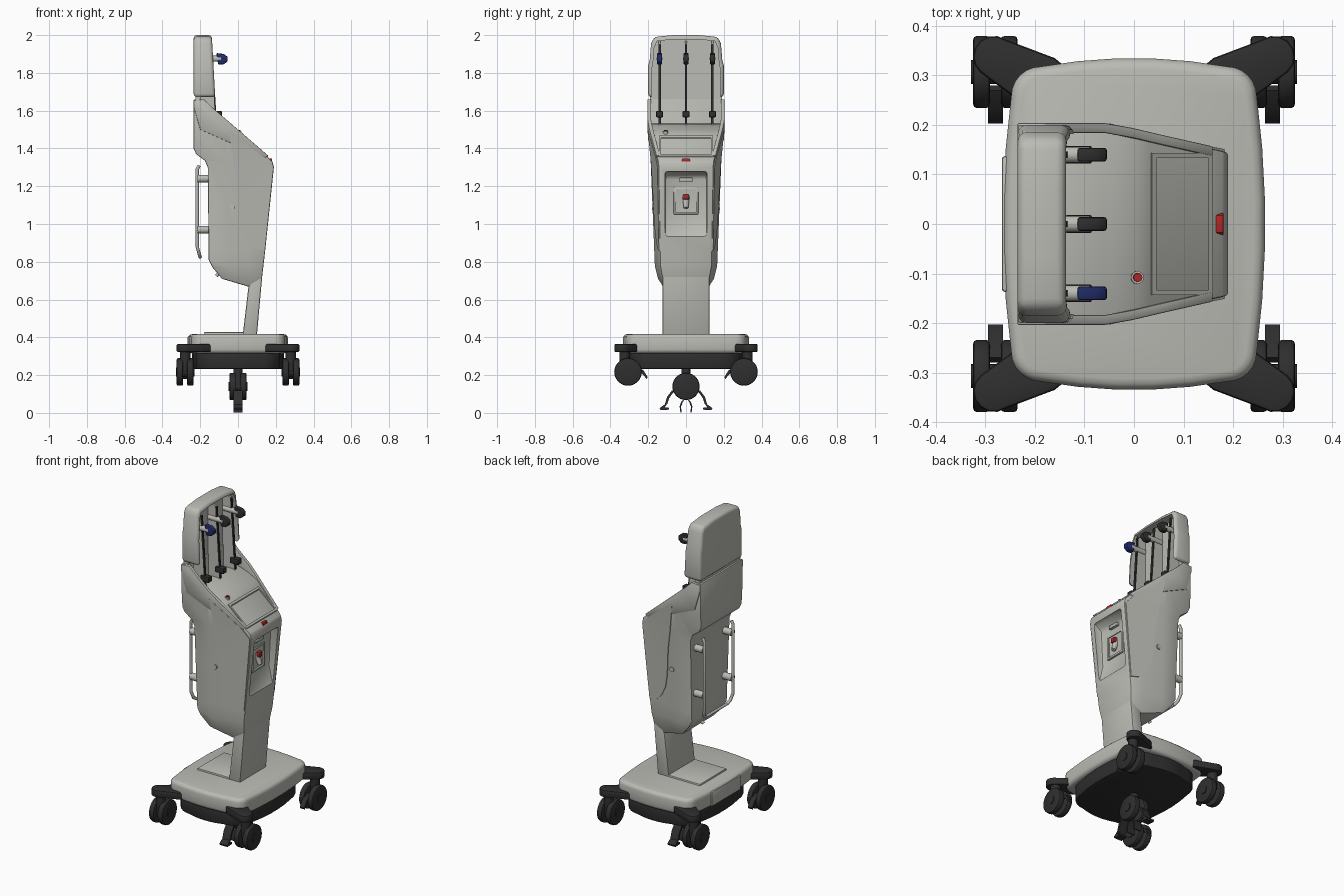
import bpy, bmesh, math
from mathutils import Vector

if "Cube" in bpy.data.objects:
    bpy.data.objects.remove(bpy.data.objects["Cube"])


def material(name, rgb):
    m = bpy.data.materials.new(name)
    m.diffuse_color = (*rgb, 1)
    m.use_nodes = True
    m.node_tree.nodes["Principled BSDF"].inputs["Base Color"].default_value = m.diffuse_color
    return m


SHELL = material("warm light grey", (0.50, 0.50, 0.465))
DARK = material("charcoal", (0.028, 0.028, 0.028))
RED = material("signal red", (0.45, 0.02, 0.02))
BLUE = material("navy blue", (0.015, 0.025, 0.14))


def lerp_table(t, table):
    """Piecewise linear lookup."""
    if t <= table[0][0]:
        return table[0][1]
    for (a, va), (b, vb) in zip(table, table[1:]):
        if t <= b:
            return va + (vb - va) * (t - a) / (b - a)
    return table[-1][1]


def half_width(x, z):
    """Half width of the column body, tapering forward and downward."""
    w = lerp_table(z, [(0.67, 0.138), (0.78, 0.165), (1.33, 0.187), (1.5, 0.2)])
    return w * (1 - 0.22 * max(0, min(1, (x + 0.06) / 0.25)))


def finish(ob):
    """Apply modifiers and shade with sharp edges kept."""
    bpy.ops.object.select_all(action='DESELECT')
    bpy.context.view_layer.objects.active = ob
    ob.select_set(True)
    for m in list(ob.modifiers):
        bpy.ops.object.modifier_apply(modifier=m.name)
    bpy.ops.object.shade_smooth_by_angle(angle=math.radians(35))


def prism(name, pts, axis, lo, hi, mat=SHELL, bevel=0.0, segs=2, warp=None, cuts=(), cutter=None):
    """Extrude a 2D outline along an axis, optionally cut into bands and warped."""
    place = {'x': lambda a, b, d: (d, a, b), 'y': lambda a, b, d: (a, d, b),
             'z': lambda a, b, d: (a, b, d)}[axis]
    bm = bmesh.new()
    rings = [[bm.verts.new(place(a, b, d)) for a, b in pts] for d in (lo, hi)]
    bm.faces.new(rings[0])
    bm.faces.new(rings[1][::-1])
    n = len(pts)
    for i in range(n):
        j = (i + 1) % n
        bm.faces.new((rings[0][i], rings[1][i], rings[1][j], rings[0][j]))
    for co, no in cuts:
        bmesh.ops.bisect_plane(bm, geom=bm.verts[:] + bm.edges[:] + bm.faces[:],
                               plane_co=co, plane_no=no, dist=1e-5)
    if warp:
        for v in bm.verts:
            v.co = warp(v.co)
    bmesh.ops.recalc_face_normals(bm, faces=bm.faces[:])
    me = bpy.data.meshes.new(name)
    bm.to_mesh(me)
    bm.free()
    ob = bpy.data.objects.new(name, me)
    bpy.context.collection.objects.link(ob)
    me.materials.append(mat)
    if bevel:
        b = ob.modifiers.new("bevel", 'BEVEL')
        b.width, b.segments, b.angle_limit = bevel, segs, math.radians(32)
    if cutter:
        c = ob.modifiers.new("cut", 'BOOLEAN')
        c.operation, c.object = 'DIFFERENCE', cutter
        cutter.hide_render = True
    finish(ob)
    if cutter:
        bpy.data.objects.remove(cutter)
    return ob


def box(name, x, y, z, mat=SHELL, bevel=0.0):
    return prism(name, [(x[0], z[0]), (x[1], z[0]), (x[1], z[1]), (x[0], z[1])], 'y', y[0], y[1], mat, bevel)


def rod(name, p, q, r1, r2=None, mat=SHELL, sides=20):
    p, q = Vector(p), Vector(q)
    d = q - p
    bpy.ops.mesh.primitive_cone_add(vertices=sides, radius1=r1, radius2=r1 if r2 is None else r2, depth=d.length,
                                    location=(p + q) / 2, rotation=d.to_track_quat('Z', 'Y').to_euler())
    ob = bpy.context.object
    ob.name = name
    ob.data.materials.append(mat)
    finish(ob)
    return ob


def pipe(name, pts, r, mat=SHELL):
    cu = bpy.data.curves.new(name, 'CURVE')
    cu.dimensions, cu.bevel_depth, cu.bevel_resolution, cu.use_fill_caps = '3D', r, 3, True
    s = cu.splines.new('POLY')
    s.points.add(len(pts) - 1)
    for sp, p in zip(s.points, pts):
        sp.co = (*p, 1)
    cu.materials.append(mat)
    ob = bpy.data.objects.new(name, cu)
    bpy.context.collection.objects.link(ob)
    return ob


def bulged(hx, hy, r, bulge):
    """Rounded rectangle with gently bowed sides."""
    pts = []
    for k, (sx, sy) in enumerate([(1, 1), (-1, 1), (-1, -1), (1, -1)]):
        for i in range(7):
            a = math.radians(90 * k + 15 * i)
            pts.append((sx * (hx - bulge - r) + r * math.cos(a), sy * (hy - bulge - r) + r * math.sin(a)))
        for t in (-0.6, -0.2, 0.2, 0.6):
            b = bulge * (1 - t * t)
            ex, ey = hx - bulge, hy - bulge
            pts.append([(-t * (ex - r), ey + b), (-ex - b, -t * (ey - r)),
                        (t * (ex - r), -ey - b), (ex + b, t * (ey - r))][k])
    return pts


def side_warp(v):
    s = 1 if v.y > 0 else -1
    return Vector((v.x, v.y + s * (half_width(v.x, v.z) - 1), v.z))


BANDS = [((x, 0, 0), (1, 0, 0)) for x in (-0.06, 0.06)] + \
        [((0, 0, z), (0, 0, 1)) for z in (0.78, 0.86, 1.1, 1.33, 1.5)]

# Column body with a scooped bay in the front
bay = prism("bay_cutter", [(0.26, 0.93), (0.149, 0.93), (0.125, 1.03), (0.135, 1.25), (0.18, 1.28), (0.26, 1.28)],
            'y', -0.112, 0.112, bevel=0.015)
core = [(-0.235, 1.66), (-0.235, 1.40), (-0.222, 1.37), (-0.175, 1.335), (-0.16, 1.30), (-0.155, 0.81),
        (-0.135, 0.77), (-0.085, 0.71), (0.05, 0.67), (0.122, 0.67), (0.143, 0.85), (0.19, 1.30), (0.183, 1.33),
        (0.155, 1.357), (0.03, 1.465), (0.005, 1.485), (-0.13, 1.53), (-0.19, 1.53), (-0.19, 1.66)]
prism("column_body", core, 'y', -1, 1, bevel=0.008, warp=side_warp, cuts=BANDS, cutter=bay)

# Pocket, nozzle and trigger inside the bay
pocket = [(-0.065, 1.05), (0.065, 1.05), (0.065, 1.195), (-0.065, 1.195)]
hole = [(-0.052, 1.062), (0.052, 1.062), (0.052, 1.183), (-0.052, 1.183)]
prism("pocket_frame", pocket, 'x', 0.11, 0.137, bevel=0.006,
      cutter=prism("pocket_cutter", hole, 'x', 0.126, 0.2))
rod("nozzle", (0.12, 0, 1.15), (0.145, 0, 1.085), 0.02, 0.012)
box("nozzle_tip", (0.128, 0.152), (-0.014, 0.014), (1.13, 1.16), RED, 0.004)
box("bay_latch", (0.13, 0.15), (-0.035, 0.035), (1.225, 1.245), SHELL, 0.004)

# Side rims, front side skins and side knobs
rim = [(-0.2, 1.50), (-0.235, 1.62), (-0.235, 1.655), (-0.18, 1.66), (-0.13, 1.612), (0.16, 1.362), (0.14, 1.35)]
skin = [(0.183, 1.30), (0.14, 0.86), (0.09, 0.87), (0.05, 0.91), (0.02, 0.97), (0.005, 1.05), (-0.005, 1.2),
        (-0.05, 1.5), (0.14, 1.35)]
for s, tag in ((1, "back"), (-1, "front")):
    lo, hi = sorted((s * 0.984, s * 1.004))
    prism("rim_" + tag, rim, 'y', lo, hi, bevel=0.003, warp=side_warp, cuts=BANDS)
    prism("side_skin_" + tag, skin, 'y', *sorted((s * 0.995, s * 1.005)), warp=side_warp, cuts=BANDS)
    w = half_width(-0.03, 1.09)
    rod("side_knob_" + tag, (-0.03, s * (w - 0.01), 1.09), (-0.03, s * (w + 0.006), 1.09), 0.014)

# Sloping display frame, alert button and stop button
slope = lambda x: 1.465 - 0.864 * (x - 0.03)
frame_hole = prism("display_cutter", [(0.045, slope(0.045) - 0.001), (0.15, slope(0.15) - 0.001), (0.17, 1.6),
                                      (0.06, 1.6)], 'y', -0.133, 0.133)
prism("display_frame", [(0.033, slope(0.033) - 0.01), (0.157, slope(0.157) - 0.01), (0.16, slope(0.157) + 0.005),
                        (0.036, slope(0.033) + 0.005)], 'y', -0.143, 0.143, cutter=frame_hole)
prism("front_button", [(-0.025, 1.325), (0.025, 1.325), (0.018, 1.347), (-0.018, 1.347)], 'x', 0.155, 0.181,
      RED, 0.003)
rod("stop_button_ring", (0.005, -0.108, 1.475), (0.007, -0.108, 1.492), 0.013)
rod("stop_button", (0.005, -0.108, 1.48), (0.008, -0.108, 1.497), 0.009, mat=RED)

# Head shell, open at the front and below
head = [(-0.2, 1.672), (-0.2, 1.84), (-0.192, 1.87), (-0.185, 1.955), (-0.168, 1.99), (-0.07, 2.0), (0.07, 2.0),
        (0.168, 1.99), (0.185, 1.955), (0.192, 1.87), (0.2, 1.84), (0.2, 1.672)]
hollow = [(y * 0.91, z - 0.022 if z > 1.7 else 1.6) for y, z in head]
lean = lambda v: Vector((v.x if v.x < -0.2 else v.x - 0.055 * (v.z - 1.66), v.y, v.z))
prism("head_shell", head, 'x', -0.235, -0.12, bevel=0.018, segs=3, warp=lean,
      cutter=prism("head_cutter", hollow, 'x', -0.195, 0))
box("head_joint", (-0.225, -0.195), (-0.19, 0.19), (1.65, 1.69))

# Dividing fins with probe holders and clips
for y, tip in ((-0.14, BLUE), (0, DARK), (0.14, DARK)):
    fin = [(-0.2, 1.52), (-0.115, 1.52), (-0.122, 1.65), (-0.142, 1.95), (-0.2, 1.97)]
    prism("divider_fin", fin, 'y', y - 0.006, y + 0.006)
    strip = [(-0.12, 1.53), (-0.112, 1.53), (-0.119, 1.65), (-0.138, 1.95), (-0.146, 1.95), (-0.127, 1.65)]
    prism("fin_strip", strip, 'y', y - 0.0065, y + 0.0065, DARK)
    rod("probe_holder", (-0.19, y, 1.875), (-0.09, y, 1.875), 0.016)
    prism("probe_tip", [(-0.115, 1.905), (-0.075, 1.9), (-0.055, 1.885), (-0.055, 1.862), (-0.075, 1.845),
                        (-0.105, 1.845)], 'y', y - 0.014, y + 0.014, tip, 0.005)
    box("probe_clip", (-0.14, -0.085), (y - 0.018, y + 0.018), (1.565, 1.598), DARK, 0.004)

# Rear rail handle and small hook
for s in (1, -1):
    pipe("rail_post", [(-0.205, s * 0.135, 1.31), (-0.216, s * 0.135, 1.29), (-0.216, s * 0.135, 0.88),
                       (-0.205, s * 0.125, 0.84), (-0.2, s * 0.10, 0.825)], 0.009)
    for z in (1.24, 0.97):
        rod("rail_mount", (-0.214, s * 0.135, z), (-0.15, s * 0.135, z), 0.02)
pipe("rail_bar", [(-0.2, -0.10, 0.825), (-0.2, 0.10, 0.825)], 0.008)
rod("cable_hook", (-0.09, 0, 0.75), (-0.115, 0, 0.725), 0.01)

# Neck
prism("neck", [(0.065, 0.75), (0.025, 0.41), (0.1, 0.41), (0.135, 0.8)], 'y', -0.125, 0.125, bevel=0.008)

# Base cover, tray and chassis
prism("base_cover", bulged(0.265, 0.335, 0.06, 0.017), 'z', 0.315, 0.417, bevel=0.022, segs=3)
box("base_tray", (-0.18, 0.03), (-0.125, 0.125), (0.40, 0.427), SHELL, 0.004)
box("base_rear_panel", (-0.267, -0.2), (-0.137, 0.137), (0.32, 0.405), SHELL, 0.006)
prism("chassis", bulged(0.245, 0.315, 0.11, 0.02), 'z', 0.232, 0.325, DARK, 0.01)


def twin_wheel(cx, cy, cz, r, gap, name):
    for s in (1, -1):
        a, b = sorted((cx + s * gap, cx + s * (gap + 0.034)))
        ring = [(cy + r * math.cos(i * math.tau / 28), cz + r * math.sin(i * math.tau / 28)) for i in range(28)]
        prism(name, ring, 'x', a, b, DARK, 0.008)
        rod(name + "_hub", (cx, cy, cz), (cx + s * (gap + 0.038), cy, cz), 0.024, mat=DARK)


# Corner legs and twin casters
for sx in (1, -1):
    for sy in (1, -1):
        cx, cy = 0.28, 0.307
        leg = [(0.22, 0.24), (0.13, 0.31), (0.16, 0.335)]
        leg += [(0.283 + 0.042 * math.cos(a), 0.338 + 0.042 * math.sin(a))
                for a in [math.radians(125 - 25 * i) for i in range(8)]]
        prism("corner_leg", [(sx * x, sy * y) for x, y in leg], 'z', 0.322, 0.365, DARK, 0.008)
        twin_wheel(sx * cx, sy * cy, 0.217, 0.073, 0.011, "caster_wheel")
        rod("caster_stem", (sx * cx, sy * 0.325, 0.22), (sx * cx, sy * 0.325, 0.33), 0.028, mat=DARK)
        pedal = [(0.27, 0.25), (0.225, 0.225), (0.203, 0.19), (0.208, 0.18), (0.235, 0.21), (0.28, 0.235)]
        prism("brake_pedal", [(sy * y, z) for y, z in pedal], 'x', sx * cx - 0.015, sx * cx + 0.015, DARK)

# Centre caster with its lever arms
twin_wheel(0, 0, 0.14, 0.072, 0.012, "centre_wheel")
rod("centre_stem", (0, 0, 0.14), (0, 0, 0.24), 0.024, mat=DARK)
for s in (1, -1):
    outer = [(0.05, 0.12), (0.075, 0.118), (0.1, 0.085), (0.112, 0.045), (0.14, 0.025), (0.135, 0.015),
             (0.09, 0.017), (0.09, 0.027), (0.112, 0.03), (0.098, 0.05), (0.088, 0.08), (0.07, 0.105)]
    inner = [(0.01, 0.07), (0.024, 0.062), (0.034, 0.035), (0.03, 0.003), (0.024, 0.003), (0.026, 0.033),
             (0.018, 0.055)]
    for name, pts in (("outer_lever", outer), ("inner_lever", inner)):
        prism(name, [(s * y, z) for y, z in pts], 'x', -0.025, 0.025, DARK)
